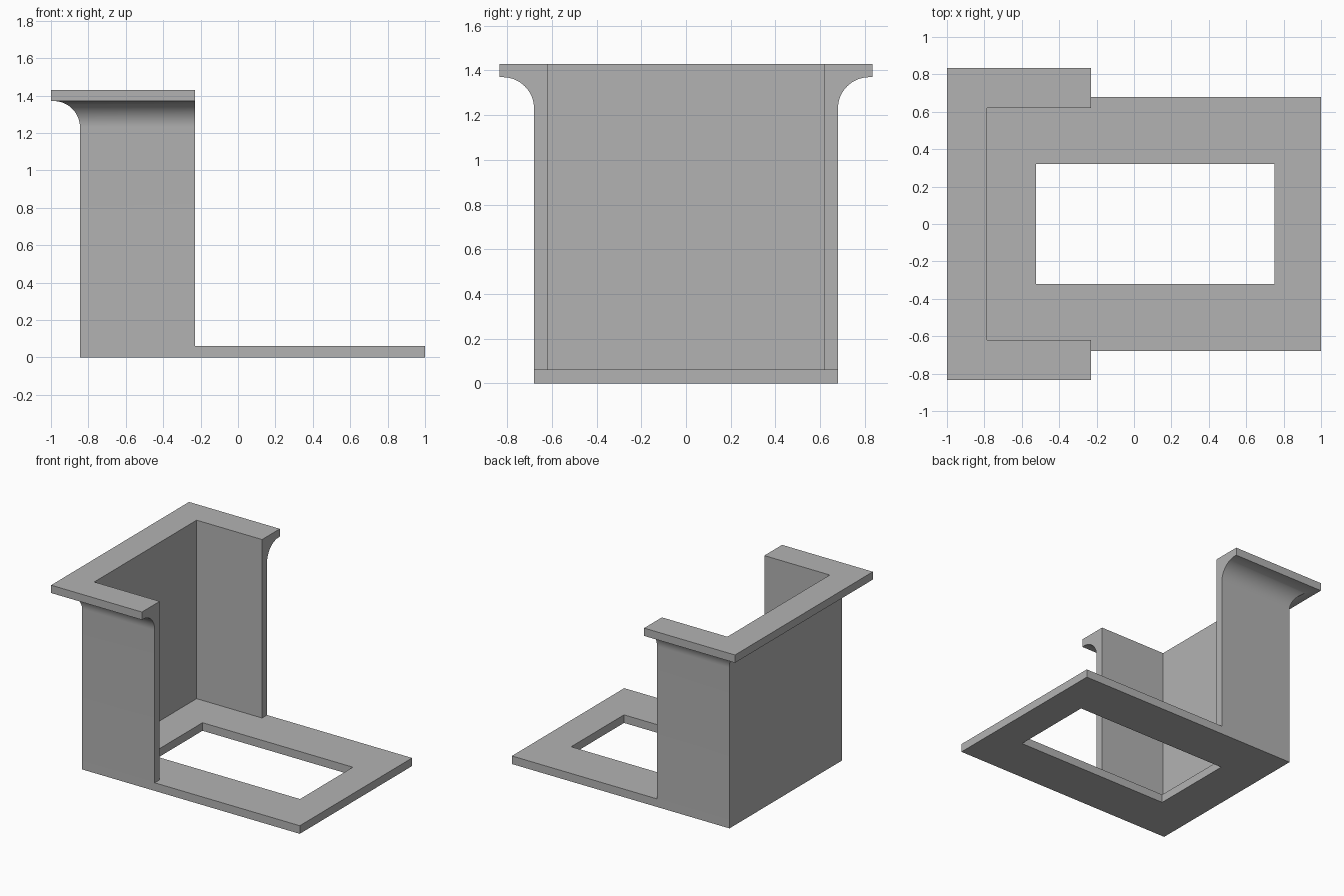
import bpy, bmesh, math

if "Cube" in bpy.data.objects:
    bpy.data.objects.remove(bpy.data.objects["Cube"])

grey = bpy.data.materials.new("plain grey")
grey.diffuse_color = (0.45, 0.45, 0.45, 1)
grey.use_nodes = True
grey.node_tree.nodes["Principled BSDF"].inputs["Base Color"].default_value = grey.diffuse_color

BASE_T = 0.062                     # base plate thickness
HALF_Y, BACK_X = 0.68, -0.845      # outer wall faces
WALL_T, OPEN_X = 0.06, -0.23       # wall thickness, open end of the wall
TOP_Z, LIP_Z = 1.43, 1.37          # flange top and underside
LIP_OUT, FILLET = 0.155, 0.14      # flange overhang, fillet radius


def finish(name, bm):
    bmesh.ops.recalc_face_normals(bm, faces=bm.faces)
    mesh = bpy.data.meshes.new(name)
    bm.to_mesh(mesh)
    bm.free()
    mesh.materials.append(grey)
    obj = bpy.data.objects.new(name, mesh)
    bpy.context.collection.objects.link(obj)
    return obj


def bridge(bm, a, b):
    """Join two closed vertex loops with quads."""
    for i in range(len(a)):
        j = (i + 1) % len(a)
        bm.faces.new((a[i], a[j], b[j], b[i]))


def rect(bm, x0, x1, y, z):
    return [bm.verts.new((px, py, z)) for px, py in
            ((x0, -y), (x1, -y), (x1, y), (x0, y))]


# Base plate: rectangular frame around an open window
bm = bmesh.new()
outer = [rect(bm, BACK_X, 1.0, HALF_Y, z) for z in (0, BASE_T)]
inner = [rect(bm, -0.525, 0.75, 0.32, z) for z in (0, BASE_T)]
bridge(bm, *outer)
bridge(bm, *inner)
for o, i in zip(outer, inner):
    bridge(bm, o, i)
finish("base_plate", bm)

# Wall section (outward offset, height): upright, concave fillet, top flange
profile = [(-WALL_T, BASE_T), (0, BASE_T)]
for k in range(17):
    a = math.pi / 2 * k / 16
    profile.append((FILLET * (1 - math.cos(a)), LIP_Z - FILLET * (1 - math.sin(a))))
profile += [(LIP_OUT, LIP_Z), (LIP_OUT, TOP_Z), (-WALL_T, TOP_Z)]

# Sweep the section round three sides with mitred corners
bm = bmesh.new()
sections = []
for at_back, side in ((0, -1), (1, -1), (1, 1), (0, 1)):
    sections.append([bm.verts.new((BACK_X - d if at_back else OPEN_X,
                                   side * (HALF_Y + d), z)) for d, z in profile])
for a, b in zip(sections, sections[1:]):
    bridge(bm, a, b)
bm.faces.new(sections[0])
bm.faces.new(sections[-1])
wall = finish("flanged_wall", bm)

# Smooth the fillet while keeping the corners crisp
bpy.context.view_layer.objects.active = wall
wall.select_set(True)
bpy.ops.object.shade_smooth_by_angle(angle=math.radians(30))
